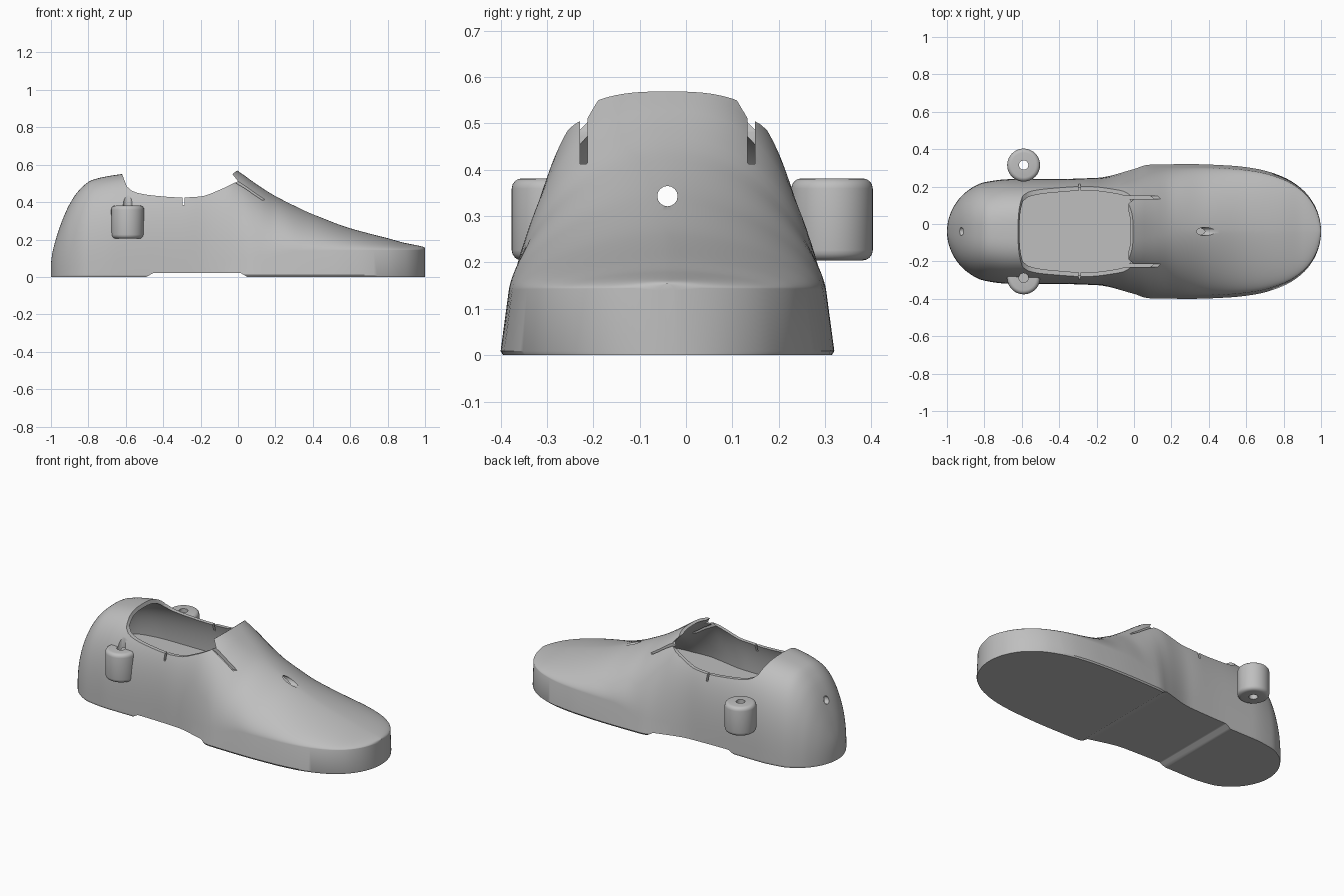
import bpy, bmesh, math
from mathutils import Matrix

if "Cube" in bpy.data.objects:
    bpy.data.objects.remove(bpy.data.objects["Cube"])

YC = -0.04        # centre line of the shoe
FLOOR = 0.23      # inside floor height
SHELL = 0.02      # wall thickness

# Profiles along the length: half width, height, wall height, inward lean, roundness
WIDTH = [(-1, 0), (-.95, .155), (-.9, .21), (-.8, .263), (-.65, .28), (-.45, .28), (-.2, .287),
         (0, .335), (.08, .357), (.3, .36), (.5, .353), (.65, .336), (.8, .29), (.9, .225),
         (.96, .15), (1, 0)]
HEIGHT = [(-1, .05), (-.98, .18), (-.95, .275), (-.9, .39), (-.85, .463), (-.78, .518), (-.62, .55),
          (-.3, .58), (-.06, .6), (0, .566), (.1, .495), (.2, .432), (.4, .336), (.6, .26),
          (.8, .207), (.9, .18), (1, .153)]
WALL = [(-1, .012), (-.15, .012), (0, .03), (.15, .1), (.3, .14), (1, .145)]
LEAN = [(-1, 0), (-.3, 0), (0, .3), (.08, .38), (.3, .35), (1, .3)]
ROUND = [(-1, 2.3), (-.85, 2.6), (-.6, 2.9), (-.3, 3), (0, 2.75), (.1, 2.4), (.2, 2), (.4, 1.7), (1, 1.7)]
RIM = [(-.62, .55), (-.6, .49), (-.55, .453), (-.45, .435), (-.3, .425), (-.2, .43),
       (-.1, .465), (0, .512)]


def angle(x):
    return math.acos(max(-1, min(1, -x)))


def curve(table, x):
    """Smooth interpolation over the angle, so both ends come out round."""
    pts = [(angle(a), b) for a, b in table]
    t = angle(x)
    slopes = [(q[1] - p[1]) / (q[0] - p[0]) for p, q in zip(pts, pts[1:])]
    i = 0
    while i < len(slopes) - 1 and t > pts[i + 1][0]:
        i += 1

    def tangent(k):
        if k == 0 or k == len(slopes):
            return slopes[min(k, len(slopes) - 1)]
        a, b = slopes[k - 1], slopes[k]
        return 0 if a * b <= 0 else 2 * a * b / (a + b)
    d = pts[i + 1][0] - pts[i][0]
    u = (t - pts[i][0]) / d
    return ((2 * u**3 - 3 * u**2 + 1) * pts[i][1] + (u**3 - 2 * u**2 + u) * d * tangent(i)
            + (3 * u**2 - 2 * u**3) * pts[i + 1][1] + (u**3 - u**2) * d * tangent(i + 1))


def section(x, inset):
    """Arched cross-section as a ring of (y, z)."""
    w = curve(WIDTH, x) - inset
    h = curve(HEIGHT, x) - inset
    wall = min(curve(WALL, x), h * .9)
    lean = curve(LEAN, x)
    power = 2 / curve(ROUND, x)
    half = [(w * .985, 0), (w, .009)]
    steps = 28
    for i in range(steps + 1):
        a = math.pi / 2 * i / steps
        c, s = max(0, math.cos(a)), math.sin(a)
        z = wall + (h - wall) * s**power
        half.append((w * (1 - lean * z) * c**power, z))
    half[-1] = (0, h)
    return half + [(-y, z) for y, z in reversed(half[:-1])]


def make_object(name, bm):
    bmesh.ops.recalc_face_normals(bm, faces=bm.faces[:])
    mesh = bpy.data.meshes.new(name)
    bm.to_mesh(mesh)
    bm.free()
    ob = bpy.data.objects.new(name, mesh)
    bpy.context.collection.objects.link(ob)
    return ob


def loft(name, inset=0, stretch=1, start=.03, floor=None):
    bm = bmesh.new()
    count = 110
    rings = []
    for i in range(count + 1):
        x = -math.cos(start + (math.pi - 2 * start) * i / count)
        rings.append([bm.verts.new((x * stretch, YC + y, z)) for y, z in section(x, inset)])
    n = len(rings[0])
    for a, b in zip(rings, rings[1:]):
        for j in range(n):
            k = (j + 1) % n
            bm.faces.new((a[j], a[k], b[k], b[j]))
    bm.faces.new(rings[0])
    bm.faces.new(rings[-1])
    if floor is not None:
        bmesh.ops.bisect_plane(bm, geom=bm.verts[:] + bm.edges[:] + bm.faces[:], plane_co=(0, 0, floor),
                               plane_no=(0, 0, 1), clear_inner=True)
        bmesh.ops.holes_fill(bm, edges=[e for e in bm.edges if e.is_boundary], sides=0)
    return make_object(name, bm)


def prism(name, points, y0=-1, y1=1):
    """Side profile pulled across the width."""
    bm = bmesh.new()
    face = bm.faces.new([bm.verts.new((x, y0, z)) for x, z in points])
    out = bmesh.ops.extrude_face_region(bm, geom=[face])
    bmesh.ops.translate(bm, verts=[v for v in out["geom"] if isinstance(v, bmesh.types.BMVert)],
                        vec=(0, y1 - y0, 0))
    return make_object(name, bm)


def box(name, x0, x1, y0, y1, z0, z1):
    return prism(name, [(x0, z0), (x1, z0), (x1, z1), (x0, z1)], y0, y1)


def cylinder(name, radius, length, centre, along_x=False, bevel=0, sides=48):
    bm = bmesh.new()
    bmesh.ops.create_cone(bm, cap_ends=True, segments=sides, radius1=radius, radius2=radius, depth=length)
    if bevel:
        rims = [e for e in bm.edges if abs(e.verts[0].co.z - e.verts[1].co.z) < length / 2]
        bmesh.ops.bevel(bm, geom=rims, offset=bevel, segments=4, profile=.5, affect="EDGES")
    if along_x:
        bm.transform(Matrix.Rotation(math.pi / 2, 4, "Y"))
    bm.transform(Matrix.Translation(centre))
    return make_object(name, bm)


def combine(target, tool, operation="DIFFERENCE"):
    mod = target.modifiers.new("combine", "BOOLEAN")
    mod.operation = operation
    mod.solver = "EXACT"
    mod.object = tool
    tool.hide_render = True
    bpy.context.view_layer.objects.active = target
    bpy.ops.object.modifier_apply(modifier=mod.name)
    bpy.data.objects.remove(tool)


# Solid outer body with the tongue slits
shoe = loft("shoe_shell")
for side in (-1, 1):
    y = YC + side * .181
    combine(shoe, box("slit", -.05, .142, y - .008, y + .008, .412, .56))

# Post on each flank
POSTS = [("left_post", .315), ("right_post", -.288)]
for name, y in POSTS:
    combine(shoe, cylinder(name, .088, .177, (-.59, y, .293), bevel=.022), "UNION")

# Hollow inside above the floor
combine(shoe, loft("cavity", SHELL, .978, .2, FLOOR))

# Foot opening with a dipped rim and a tilted tongue edge
rim = [(x, curve(RIM, x)) for x in [-.62 + .62 * i / 24 for i in range(25)]]
combine(shoe, prism("opening", rim + [(-.03, .55), (0, .572), (.05, .75), (-.62, .75)]))

# Rim notches and post holes
combine(shoe, box("rim_notch", -.298, -.286, -1, 1, .385, .8))
for name, y in POSTS:
    combine(shoe, cylinder(name + "_hole", .025, .4, (-.59, y, .399), sides=24))

# Lace hole through the heel and the instep
combine(shoe, cylinder("lace_hole", .022, 1.7, (-.25, YC, .343), along_x=True, sides=16))

# Shallow arch under the sole
combine(shoe, prism("arch", [(-.525, -.02), (-.455, .02), (.015, .02), (.085, -.02)]))

# Plain grey finish
grey = bpy.data.materials.new("plain_grey")
grey.use_nodes = True
grey.diffuse_color = (.52, .52, .52, 1)
grey.node_tree.nodes["Principled BSDF"].inputs["Base Color"].default_value = (.52, .52, .52, 1)
shoe.data.materials.clear()
shoe.data.materials.append(grey)
for poly in shoe.data.polygons:
    poly.material_index = 0

bpy.ops.object.select_all(action="DESELECT")
shoe.select_set(True)
bpy.context.view_layer.objects.active = shoe
bpy.ops.object.shade_smooth_by_angle(angle=math.radians(32))
